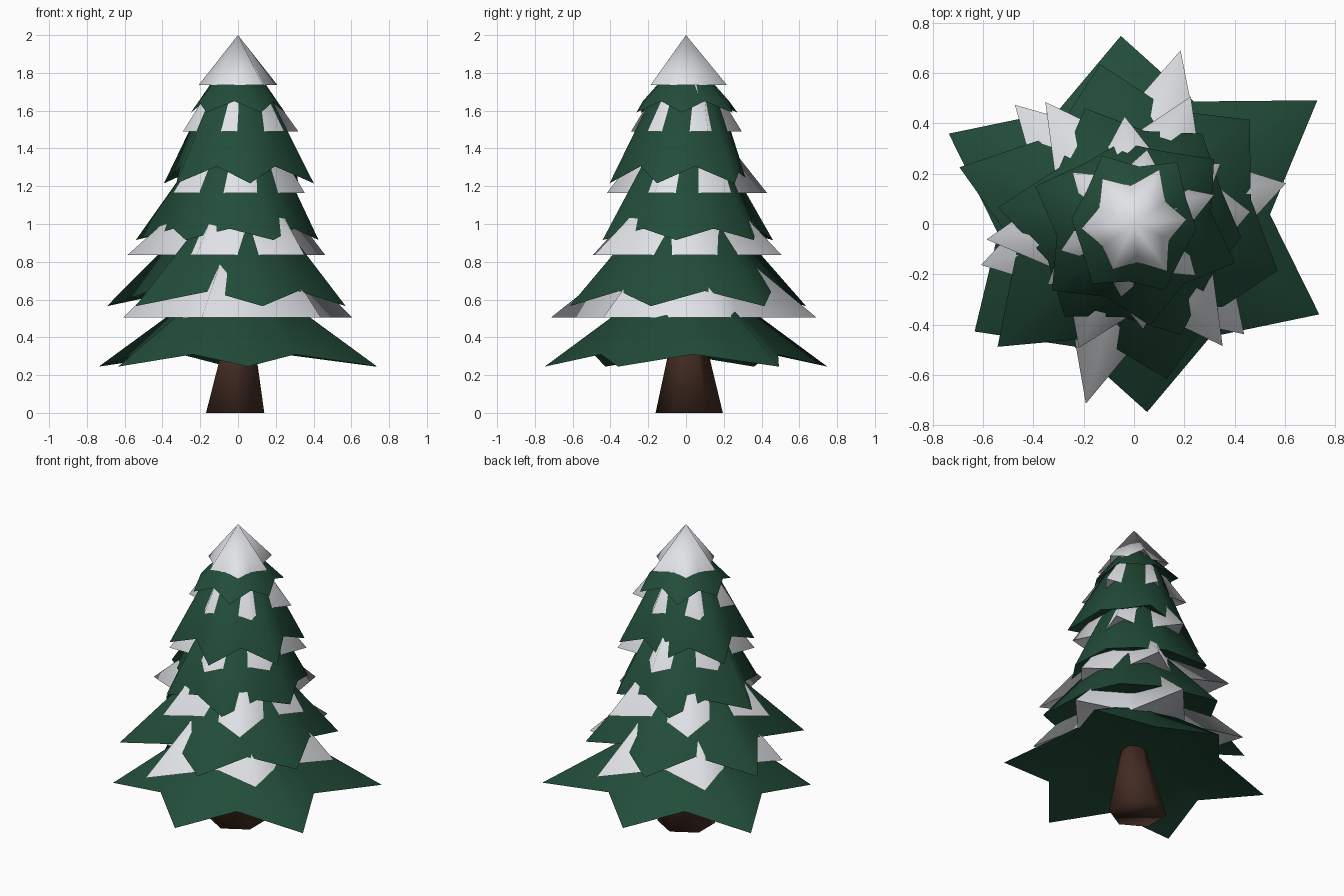
import bpy, bmesh
from math import radians, cos, sin

cube = bpy.data.objects.get("Cube")
if cube:
    bpy.data.objects.remove(cube, do_unlink=True)


def material(name, rgb):
    mat = bpy.data.materials.new(name)
    mat.use_nodes = True
    mat.diffuse_color = (*rgb, 1)
    bsdf = next(n for n in mat.node_tree.nodes if n.type == 'BSDF_PRINCIPLED')
    bsdf.inputs["Base Color"].default_value = (*rgb, 1)
    bsdf.inputs["Roughness"].default_value = 0.9
    return mat


needles = material("needle green", (0.016, 0.073, 0.041))
snow = material("snow white", (0.78, 0.8, 0.83))
bark = material("bark brown", (0.056, 0.025, 0.016))


def finish(name, bm, mat):
    bmesh.ops.recalc_face_normals(bm, faces=bm.faces)
    mesh = bpy.data.meshes.new(name)
    bm.to_mesh(mesh)
    bm.free()
    mesh.materials.append(mat)
    obj = bpy.data.objects.new(name, mesh)
    bpy.context.collection.objects.link(obj)
    bpy.ops.object.select_all(action='DESELECT')
    obj.select_set(True)
    bpy.context.view_layer.objects.active = obj
    bpy.ops.object.shade_smooth_by_angle(angle=radians(110))


def star_skirt(name, mat, phase, tips, tip_z, valley_z, ratio, top_r, top_z):
    """Six-pointed skirt: star-shaped hem, tapering top and a hollowed underside."""
    bm = bmesh.new()
    count = len(tips) * 2
    valley_r = ratio * sum(tips) / len(tips)
    hem, top = [], []
    for i in range(count):
        a = radians(phase + 30 * i)
        r, z = (valley_r, valley_z) if i % 2 else (tips[i // 2], tip_z)
        hem.append(bm.verts.new((r * cos(a), r * sin(a), z)))
        if top_r:
            t = top_r * (0.92 if i % 2 else 1)
            top.append(bm.verts.new((t * cos(a), t * sin(a), top_z)))
    apex = bm.verts.new((0, 0, top_z + top_r * 0.5))
    hollow = bm.verts.new((0, 0, valley_z + 0.14))
    for i in range(count):
        j = (i + 1) % count
        bm.faces.new((hem[j], hem[i], hollow))
        if top_r:
            bm.faces.new((hem[i], hem[j], top[j], top[i]))
            bm.faces.new((top[i], top[j], apex))
        else:
            bm.faces.new((hem[i], hem[j], apex))
    finish(name, bm, mat)


# Branch tiers from bottom to top: first tip angle, tip radii, heights, valley ratio, top ring
branches = [
    (34, (.88, .75, .82, .765, .75, .82), .245, .31, .68, .2, .65),
    (42, (.62, .65, .73, .73, .63, .6), .565, .645, .72, .17, 1.1),
    (53, (.45, .5, .545, .46, .48, .43), .915, .975, .78, .2, 1.4),
    (39, (.41, .33, .42, .42, .41, .43), 1.215, 1.305, .77, .18, 1.68),
    (55, (.3, .3, .25, .29, .29, .25), 1.59, 1.65, .82, .105, 1.8),
]
for n, spec in enumerate(branches, 1):
    star_skirt(f"branch_tier_{n}", needles, *spec)

# Snow layers from bottom to top, each with a level hem
snow_layers = [
    (15, (.626, .715, .67, .63, .74, .62), .505, .57, .2, .92),
    (6, (.465, .555, .6, .59, .54, .6), .835, .6, .2, 1.18),
    (35, (.42, .43, .39, .42, .42, .39), 1.165, .64, .18, 1.48),
    (20, (.34, .3, .32, .31, .295, .32), 1.49, .64, .125, 1.77),
    (5, (.21, .24, .22, .21, .2, .23), 1.735, .7, 0, 2.0),
]
for n, (phase, tips, z, ratio, top_r, top_z) in enumerate(snow_layers, 1):
    star_skirt(f"snow_layer_{n}", snow, phase, tips, z, z, ratio, top_r, top_z)

# Tapered six-sided trunk
bm = bmesh.new()
rings = []
for r, z, cx, cy in ((.178, 0, -.015, .017), (.06, .52, .015, .01)):
    rings.append([bm.verts.new((cx + r * cos(radians(30 + 60 * i)),
                                cy + r * sin(radians(30 + 60 * i)), z)) for i in range(6)])
low, high = rings
for i in range(6):
    j = (i + 1) % 6
    bm.faces.new((low[i], low[j], high[j], high[i]))
bm.faces.new(low[::-1])
bm.faces.new(high)
finish("trunk", bm, bark)
